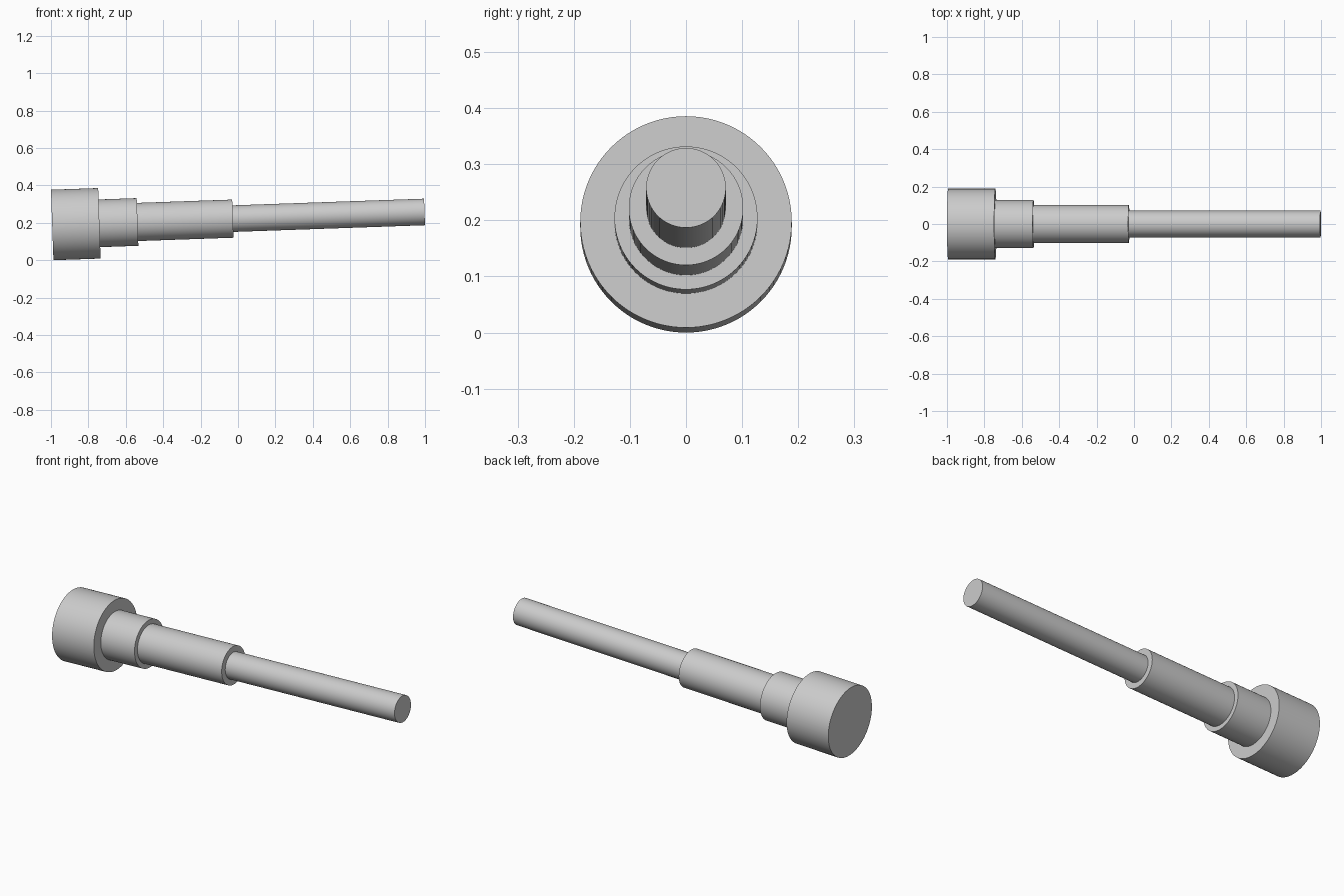
import bpy
import bmesh
from math import cos, sin, radians, tau
from mathutils import Matrix

cube = bpy.data.objects.get("Cube")
if cube:
    bpy.data.objects.remove(cube, do_unlink=True)

SIDES = 96
TILT = radians(2)
HEAD_RADIUS = 0.1885

# Steps along the axis: (end distance, radius) for head, collar, sleeve, rod
steps = [(0.2525, HEAD_RADIUS), (0.4565, 0.1275), (0.9665, 0.102), (1.992, 0.071)]

# Stepped outline, two points per step
profile = []
start = 0.0
for end, radius in steps:
    profile += [(start, radius), (end, radius)]
    start = end

# Turn the outline around the x axis into one closed solid
bm = bmesh.new()
rings = []
for x, r in profile:
    angles = [tau * i / SIDES for i in range(SIDES)]
    rings.append([bm.verts.new((x, r * cos(a), r * sin(a))) for a in angles])
for a, b in zip(rings, rings[1:]):
    for i in range(SIDES):
        j = (i + 1) % SIDES
        bm.faces.new((a[i], a[j], b[j], b[i]))
bm.faces.new(rings[0])
bm.faces.new(rings[-1])
bmesh.ops.recalc_face_normals(bm, faces=bm.faces)

# Lay the pin on the ground with its rod end slightly raised
base = Matrix.Translation((-1 + HEAD_RADIUS * sin(TILT), 0, HEAD_RADIUS * cos(TILT)))
bm.transform(base @ Matrix.Rotation(-TILT, 4, "Y"))

mesh = bpy.data.meshes.new("stepped_pin")
bm.to_mesh(mesh)
bm.free()
pin = bpy.data.objects.new("stepped_pin", mesh)
bpy.context.collection.objects.link(pin)

# Plain grey metal
grey = bpy.data.materials.new("light_grey")
grey.use_nodes = True
colour = (0.6, 0.6, 0.6, 1)
grey.diffuse_color = colour
grey.node_tree.nodes["Principled BSDF"].inputs["Base Color"].default_value = colour
mesh.materials.append(grey)

# Smooth round walls, sharp step edges
bpy.ops.object.select_all(action="DESELECT")
pin.select_set(True)
bpy.context.view_layer.objects.active = pin
bpy.ops.object.shade_smooth_by_angle(angle=radians(30))
